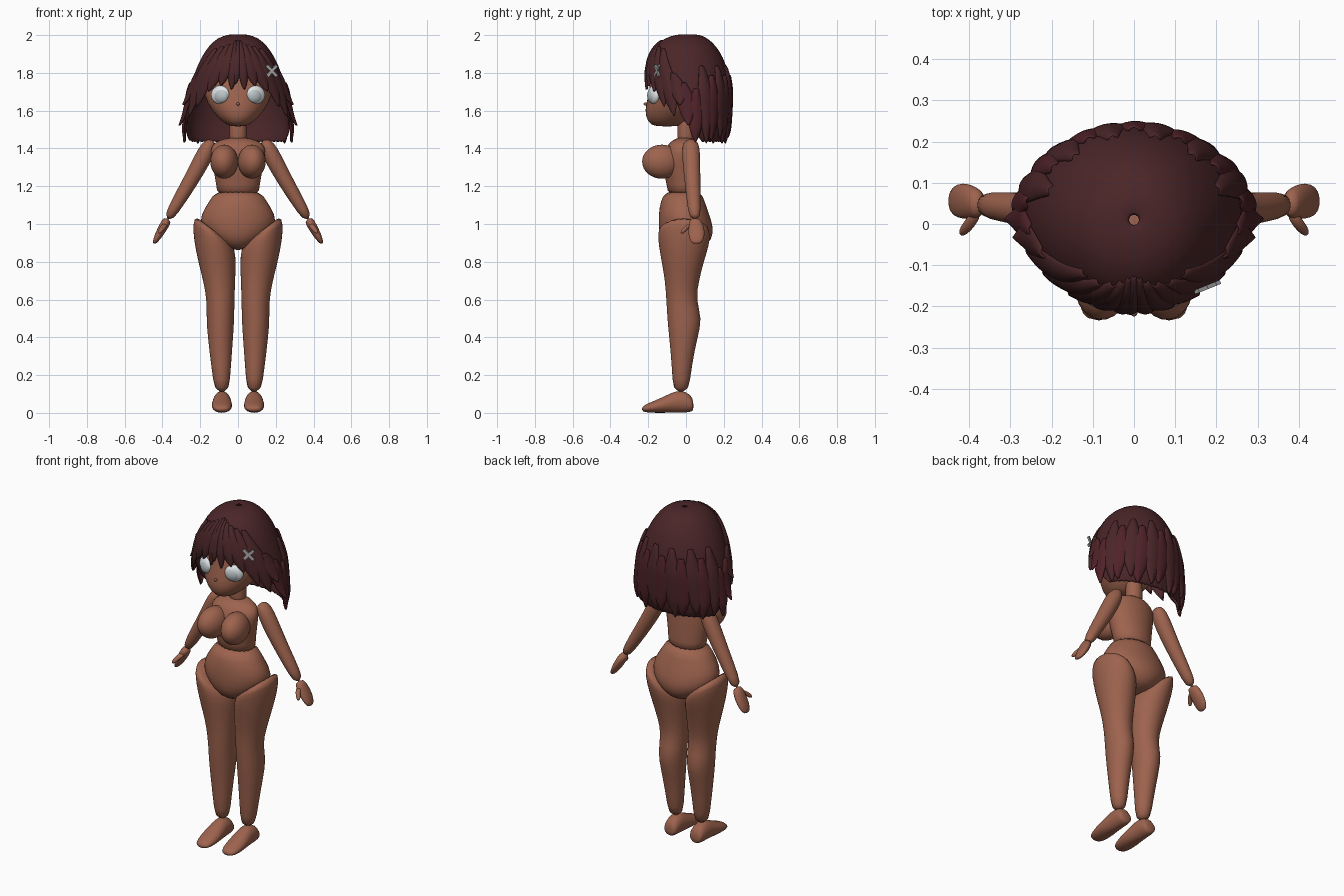
import bpy, bmesh
from math import sin, cos, pi, radians
from mathutils import Vector

cube = bpy.data.objects.get("Cube")
if cube:
    bpy.data.objects.remove(cube, do_unlink=True)


def material(name, r, g, b):
    m = bpy.data.materials.new(name)
    m.diffuse_color = (r, g, b, 1)
    m.use_nodes = True
    bsdf = m.node_tree.nodes["Principled BSDF"]
    bsdf.inputs["Base Color"].default_value = (r, g, b, 1)
    bsdf.inputs["Roughness"].default_value = 0.8
    return m


SKIN = material("warm_brown_skin", 0.34, 0.125, 0.076)
HAIR = material("dark_brown_hair", 0.070, 0.019, 0.021)
TIPS = material("reddish_hair_ends", 0.078, 0.016, 0.021)
EYE = material("pale_grey_eye", 0.50, 0.56, 0.58)
WHITE = material("white_lash", 0.75, 0.78, 0.80)
CLIP = material("silver_clip", 0.42, 0.42, 0.42)


def finish(bm, name, mat, thick=0, subdiv=0):
    bmesh.ops.remove_doubles(bm, verts=bm.verts, dist=0.0002)
    bmesh.ops.recalc_face_normals(bm, faces=bm.faces)
    mesh = bpy.data.meshes.new(name)
    bm.to_mesh(mesh)
    bm.free()
    ob = bpy.data.objects.new(name, mesh)
    bpy.context.collection.objects.link(ob)
    mesh.materials.append(mat)
    for p in mesh.polygons:
        p.use_smooth = True
    if thick:
        mod = ob.modifiers.new("thickness", 'SOLIDIFY')
        mod.thickness, mod.offset = thick, 0
    if subdiv:
        mod = ob.modifiers.new("smooth", 'SUBSURF')
        mod.levels = mod.render_levels = subdiv
    return ob


def grid_faces(bm, rows):
    for a, b in zip(rows, rows[1:]):
        for i in range(len(a) - 1):
            bm.faces.new((a[i], a[i + 1], b[i + 1], b[i]))


def loft(name, rings, mat=SKIN, sides=20):
    """Capped tube through rings given as centre and two half-axes."""
    bm = bmesh.new()
    rows = []
    for c, u, v in rings:
        row = [bm.verts.new(Vector(c) + Vector(u) * cos(2 * pi * i / sides)
                            + Vector(v) * sin(2 * pi * i / sides)) for i in range(sides)]
        rows.append(row)
    grid_faces(bm, [r + r[:1] for r in rows])
    bm.faces.new(rows[0])
    bm.faces.new(rows[-1])
    return finish(bm, name, mat, subdiv=1)


def upright(name, profile):
    """Loft around the centre line from height, half width, front, back."""
    loft(name, [((0, (f + b) / 2, z), (w, 0, 0), (0, (b - f) / 2, 0)) for z, w, f, b in profile])


def ellipsoid(name, loc, size, mat, turn=0):
    bm = bmesh.new()
    bmesh.ops.create_uvsphere(bm, u_segments=24, v_segments=16, radius=1)
    ob = finish(bm, name, mat)
    ob.location, ob.scale, ob.rotation_euler.z = loc, size, turn
    return ob


# Torso, neck and head
upright("chest", [(1.15, .118, -.10, .075), (1.2, .113, -.10, .07), (1.3, .135, -.125, .065),
                  (1.38, .15, -.125, .06), (1.43, .14, -.09, .055), (1.46, .05, -.05, .045)])
upright("pelvis", [(1.18, .123, -.11, .08), (1.12, .152, -.137, .1), (1.05, .203, -.147, .125),
                   (.98, .2, -.147, .148), (.92, .15, -.137, .14), (.86, .05, -.09, .09)])
upright("neck", [(z, .047, -.045, .045) for z in (1.42, 1.47, 1.52, 1.58)])
upright("head", [(1.515, .04, -.17, -.03), (1.54, .085, -.205, .0), (1.6, .142, -.223, .08),
                 (1.68, .185, -.2, .13), (1.8, .2, -.188, .17), (1.9, .15, -.14, .14),
                 (1.95, .06, -.06, .06)])
ellipsoid("nose", (0, -.213, 1.635), (.009, .011, .008), SKIN)

LEG = [(.99, .08, .225, -.145, .12, .065), (.95, .035, .24, -.15, .13, .05),
       (.89, .015, .236, -.147, .125, .03), (.8, .01, .212, -.13, .095, 0),
       (.7, .014, .185, -.112, .07, 0), (.6, .018, .166, -.105, .052, 0),
       (.5, .019, .168, -.1, .088, 0), (.4, .025, .161, -.09, .062, 0),
       (.25, .037, .142, -.075, .03, 0), (.1, .046, .124, -.07, .016, 0)]
FOOT = [(.04, .032, .015, .055), (.028, .043, .003, .1), (-.03, .047, 0, .122),
        (-.075, .05, 0, .108), (-.13, .056, 0, .08), (-.2, .05, 0, .052), (-.235, .03, .008, .032)]
# Centre x, centre y, z, half thickness, half depth along the arm
ARM = [(.135, .025, 1.445, .02, .03), (.155, .026, 1.41, .043, .048), (.19, .028, 1.34, .047, .048),
       (.25, .034, 1.23, .041, .043), (.31, .04, 1.13, .036, .037), (.375, .048, 1.02, .026, .032)]
HAND = [(.37, .048, 1.03, .024, .03), (.392, .053, .99, .025, .042), (.415, .056, .95, .022, .045),
        (.435, .056, .915, .016, .038), (.446, .055, .895, .007, .02)]
THUMB = [(.38, .03, 1.0, .014, .016), (.395, .005, .985, .015, .016),
         (.412, -.015, .962, .013, .014), (.42, -.022, .95, .006, .007)]

for s, side in ((1, "left"), (-1, "right")):
    ellipsoid(side + "_bust", (s * .073, -.128, 1.33), (.073, .105, .09), SKIN, s * .12)
    loft(side + "_leg", [((s * (i + o) / 2, (f + b) / 2, z), (s * (o - i) / 2, 0, sh),
                          (0, (b - f) / 2, 0)) for z, i, o, f, b, sh in LEG])
    loft(side + "_foot", [((s * .085, y, (lo + hi) / 2), (w, 0, 0), (0, 0, (hi - lo) / 2))
                          for y, w, lo, hi in FOOT])
    for part, path in (("arm", ARM), ("hand", HAND), ("thumb", THUMB)):
        loft(side + "_" + part, [((s * x, y, z), (s * t * .87, 0, t * .5), (0, d, 0))
                                 for x, y, z, t, d in path], sides=16)
    # Eyes hug the curve of the face
    ellipsoid(side + "_lash", (s * .094, -.170, 1.684), (.052, .026, .049), WHITE, s * radians(24))
    ellipsoid(side + "_eye", (s * .090, -.176, 1.68), (.044, .026, .041), EYE, s * radians(24))

# Hair envelope: height, half width, front, back, half angle of the face opening
HULL = [(2.0, .01, .0, .02, 0), (1.997, .055, -.05, .07, 0), (1.98, .105, -.11, .11, 0),
        (1.94, .15, -.16, .155, 0), (1.88, .19, -.19, .192, .1), (1.8, .228, -.205, .22, .5),
        (1.7, .26, -.2, .235, 1.0), (1.6, .272, -.185, .23, 1.35),
        (1.5, .278, -.16, .222, 1.6), (1.44, .255, -.13, .2, 1.85)]


def hull(angle, z, lift=0):
    """Point on the hair envelope; angle 0 faces front, positive to the left."""
    z_in = max(HULL[-1][0], min(HULL[0][0], z))
    for a, b in zip(HULL, HULL[1:]):
        if b[0] <= z_in <= a[0]:
            t = (a[0] - z_in) / (a[0] - b[0])
            w, f, k = [a[i] + (b[i] - a[i]) * t for i in (1, 2, 3)]
            break
    return Vector(((w + lift) * sin(angle), (f + k) / 2 - ((k - f) / 2 + lift) * cos(angle), z))


# Hair shell with a jagged hem
bm = bmesh.new()
rows = []
for n, h in enumerate(HULL):
    row = []
    for i in range(41):
        angle = h[4] + (2 * pi - 2 * h[4]) * i / 40
        drop = .015 * (i % 2) if n == len(HULL) - 1 else 0
        row.append(bm.verts.new(hull(angle, h[0]) - Vector((0, 0, drop))))
    rows.append(row)
grid_faces(bm, rows)
finish(bm, "hair_shell", HAIR, .012, 1)


def lock(name, a0, z0, a1, z1, width, mat=HAIR, flare=0.0):
    """Tapered strand lying on the hair envelope."""
    bm = bmesh.new()
    rows = []
    for n in range(10):
        t = n / 9
        z = z0 + (z1 - z0) * t
        ang = a0 + (a1 - a0) * t ** .7
        half = width * (.25 + .75 * min(1, t * 2.5)) * (1 - t ** 4) + .001
        w = min(half / .22, .6)
        out = .002 + flare * t ** 4
        rows.append([bm.verts.new(hull(ang + k * w, z, out + .012 * (1 - k * k)))
                     for k in (-1, -.5, 0, .5, 1)])
    grid_faces(bm, rows)
    finish(bm, name, mat, .008, 1)


# Fringe and face-framing locks: start angle, end angle, tip height, half width
for s, side in ((1, "left"), (-1, "right")):
    for n, (a0, a1, tip, w) in enumerate([(.1, .13, 1.71, .03), (.2, .36, 1.73, .045),
                                          (.35, .62, 1.70, .05), (.55, .9, 1.62, .05),
                                          (.8, 1.15, 1.57, .055)]):
        lock(f"{side}_fringe_{n + 1}", s * a0, 1.972 - .01 * n, s * a1, tip, w)
    lock(side + "_side_lock", s * 1.2, 1.8, s * 1.35, 1.63, .05, HAIR, .02)
    lock(side + "_flick", s * 1.45, 1.75, s * 1.5, 1.52, .05, TIPS, .025)
    lock(side + "_lower_flick", s * 1.75, 1.72, s * 1.65, 1.43, .05, TIPS, .02)
lock("centre_fringe", 0, 1.975, -.05, 1.74, .028)

# Layered locks round the back hem
for n in range(11):
    angle = 1.95 + (2 * pi - 3.9) * n / 10
    lock(f"back_lock_{n + 1}", angle, 1.84 - .05 * (n % 2), angle + .04 * (-1) ** n,
         1.425 + .015 * (n % 3), .05, TIPS if n % 2 else HAIR, .004)

# Crossed hair clip
for n, tilt in enumerate((45, -45)):
    bm = bmesh.new()
    bmesh.ops.create_cube(bm, size=1)
    bar = finish(bm, f"clip_bar_{n + 1}", CLIP)
    for p in bar.data.polygons:
        p.use_smooth = False
    bar.scale = (.08, .010, .016)
    bar.location = (.178, -.153, 1.81)
    bar.rotation_euler = (0, radians(tilt), radians(22))
